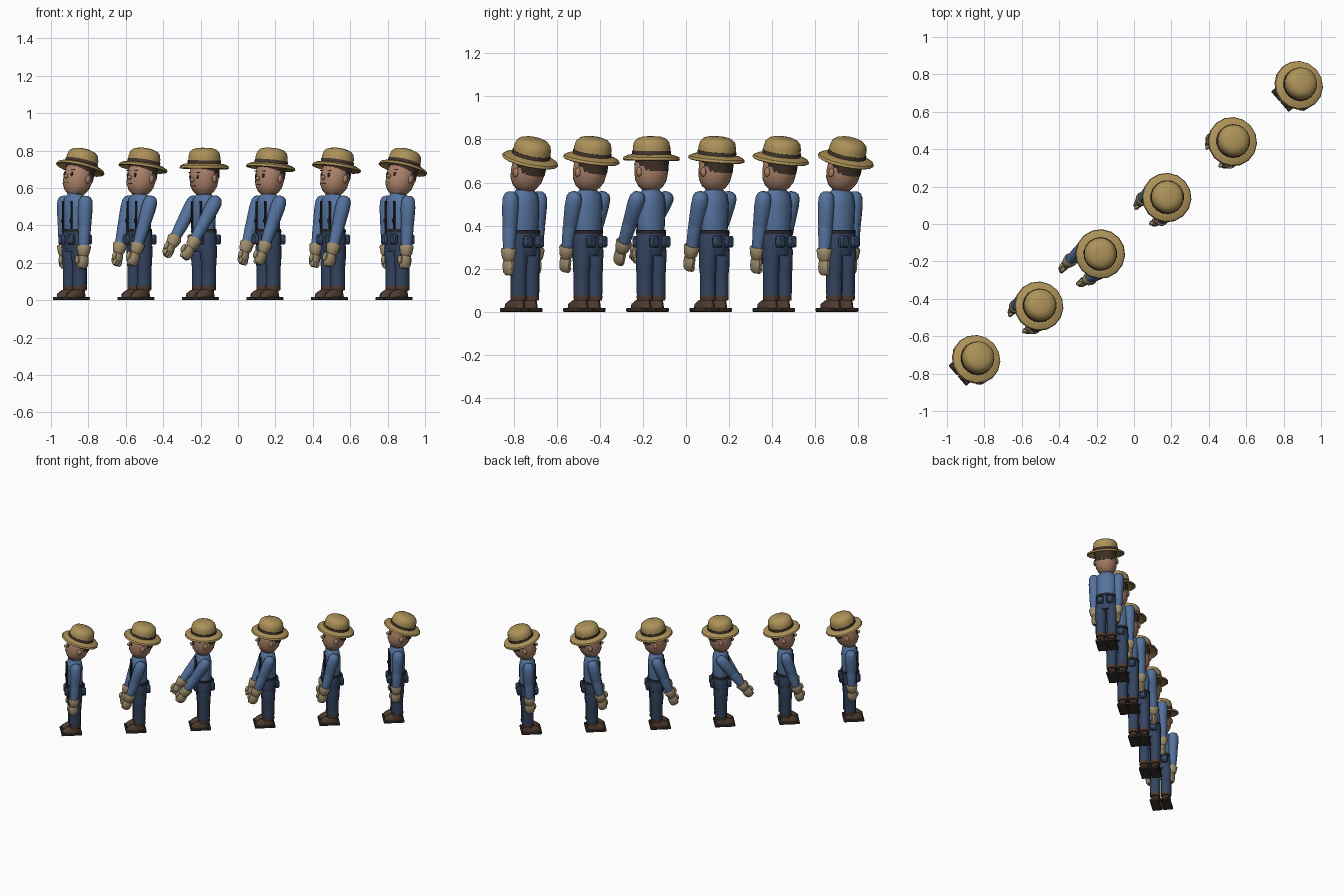
import bpy, bmesh, math
from mathutils import Matrix, Vector

if "Cube" in bpy.data.objects:
    bpy.data.objects.remove(bpy.data.objects["Cube"])

COLORS = {
    "straw": (.42, .29, .10), "band": (.06, .04, .03), "skin": (.40, .22, .14),
    "hair": (.05, .03, .02), "shirt": (.09, .17, .34), "pants": (.035, .06, .12),
    "glove": (.36, .28, .16), "shoe": (.08, .045, .03), "sole": (.04, .03, .025),
    "dark": (.02, .02, .025),
}
MATS = {}
for key, c in COLORS.items():
    MATS[key] = bpy.data.materials.new(key)
    MATS[key].diffuse_color = (*c, 1)

PARTS = []  # (name, mesh, group)


def finish(bm, name, mat, group):
    bmesh.ops.recalc_face_normals(bm, faces=bm.faces)
    me = bpy.data.meshes.new(name)
    bm.to_mesh(me)
    bm.free()
    me.materials.append(MATS[mat])
    me.shade_smooth()
    me.set_sharp_from_angle(angle=math.radians(40))
    PARTS.append((name, me, group))


def loft(name, mat, group, rows, n=14, x=0):
    """Stack of ellipses: rows of (z, rx, ry, y offset)."""
    bm = bmesh.new()
    rings = []
    for row in rows:
        z, rx, ry = row[:3]
        y = row[3] if len(row) > 3 else 0
        rings.append([bm.verts.new((x + rx * math.cos(2 * math.pi * i / n),
                                    y + ry * math.sin(2 * math.pi * i / n), z)) for i in range(n)])
    for a, b in zip(rings, rings[1:]):
        for i in range(n):
            bm.faces.new((a[i], a[(i + 1) % n], b[(i + 1) % n], b[i]))
    bm.faces.new(rings[0])
    bm.faces.new(rings[-1])
    finish(bm, name, mat, group)


def box(name, mat, group, at, size, bevel=.004, rot=(0, 'X')):
    bm = bmesh.new()
    bmesh.ops.create_cube(bm, size=1)
    bmesh.ops.scale(bm, vec=size, verts=bm.verts)
    if bevel:
        bmesh.ops.bevel(bm, geom=bm.edges[:], offset=bevel, segments=1, affect='EDGES')
    bmesh.ops.transform(bm, matrix=Matrix.Translation(at) @ Matrix.Rotation(math.radians(rot[0]), 4, rot[1]),
                        verts=bm.verts)
    finish(bm, name, mat, group)


def ball(name, mat, group, at, size):
    bm = bmesh.new()
    bmesh.ops.create_uvsphere(bm, u_segments=10, v_segments=7, radius=1)
    bmesh.ops.scale(bm, vec=size, verts=bm.verts)
    bmesh.ops.translate(bm, vec=at, verts=bm.verts)
    finish(bm, name, mat, group)


# Body and hips
loft("torso", "shirt", "body", [(.36, .066, .054), (.40, .070, .056), (.50, .075, .058),
                                (.545, .068, .05), (.565, .045, .038)])
loft("collar", "shirt", "body", [(.55, .044, .042), (.575, .040, .039), (.575, .03, .03)])
loft("neck", "skin", "body", [(.54, .034, .034), (.60, .032, .032)], 12)
loft("hips", "pants", "body", [(.26, .072, .05), (.30, .078, .06), (.35, .077, .06), (.375, .073, .059)])
loft("belt", "dark", "body", [(.362, .077, .063), (.38, .076, .062)])
for s in (-1, 1):
    loft("leg", "pants", "body", [(.06, .034, .038), (.09, .037, .041), (.18, .037, .041),
                                  (.19, .039, .044), (.29, .038, .050)], 12, s * .039)
    box("hip_pouch", "pants", "body", (s * .035, .062, .325), (.05, .03, .055), .009)
    box("front_pocket", "pants", "body", (s * .036, -.058, .325), (.046, .03, .055), .009)
    box("suspender", "dark", "body", (s * .035, -.054, .455), (.012, .009, .15), .002)
    box("suspender_clip", "dark", "body", (s * .035, -.058, .425), (.018, .01, .018), .002)
    # Shoes
    box("sole", "sole", "body", (s * .037, -.025, .009), (.07, .144, .018), .004)
    loft("shoe", "shoe", "body", [(.016, .031, .065, -.026), (.036, .031, .060, -.026),
                                  (.052, .027, .045, -.014), (.058, .030, .038, 0)], 12, s * .038)
    loft("shoe_cuff", "shoe", "body", [(.052, .034, .040), (.062, .037, .042),
                                       (.075, .037, .042), (.078, .033, .037)], 12, s * .038)

# Head (origin at neck pivot, z = 0.58)
loft("head", "skin", "head", [(-.018, .034, .034, -.004), (0, .056, .056, -.003), (.03, .072, .074, -.002),
                              (.07, .078, .080), (.11, .077, .079), (.15, .065, .066)], 18)
loft("hair", "hair", "head", [(.075, .072, .074, .011), (.10, .077, .077, .006), (.14, .079, .079, .003)], 16)
ball("nose", "skin", "head", (0, -.083, .062), (.011, .014, .012))
box("mouth", "dark", "head", (0, -.0735, .03), (.03, .006, .004), 0)
for s in (-1, 1):
    ball("eye", "dark", "head", (s * .029, -.072, .078), (.008, .006, .012))
    box("eyebrow", "hair", "head", (s * .03, -.073, .102), (.022, .006, .005), 0)
    ball("ear", "skin", "head", (s * .079, .005, .07), (.010, .016, .022))

# Hat: drooping brim, rounded crown, band
loft("hat_brim", "straw", "head", [(.138, .080, .080), (.134, .105, .105), (.122, .126, .126), (.126, .133, .133),
                                   (.138, .129, .129), (.148, .108, .108), (.152, .084, .084)], 16)
loft("hat_crown", "straw", "head", [(.145, .087, .087), (.185, .087, .087), (.210, .081, .081),
                                    (.225, .066, .066), (.233, .042, .042), (.235, .015, .015)], 18)
loft("hat_band", "band", "head", [(.148, .090, .090), (.167, .090, .090)], 18)

# Arms (origin at the shoulder, hanging down)
for s, side in ((-1, "right"), (1, "left")):
    loft("sleeve", "shirt", side, [(.038, .014, .014), (.030, .028, .028), (.01, .037, .038), (-.03, .039, .040),
                                   (-.115, .035, .036), (-.125, .033, .034), (-.135, .035, .035),
                                   (-.24, .027, .028)], 12)
    loft("glove_cuff", "glove", side, [(-.226, .034, .036), (-.234, .038, .040), (-.27, .031, .033),
                                       (-.285, .022, .025)], 12)
    loft("glove_hand", "glove", side, [(-.275, .019, .026), (-.295, .023, .033), (-.315, .023, .034),
                                       (-.338, .019, .030), (-.35, .010, .018)], 10)
    ball("thumb", "glove", side, (-s * .012, -.034, -.305), (.011, .012, .024))
    for k in range(3):
        ball("finger", "glove", side, (-s * .010, -.020 + .018 * k, -.335), (.014, .010, .018))

# Poses along the row: head tilt back, right arm swing, left arm swing, left arm inward
POSES = [(17, 2, 3, 0), (11, 17, 17, 5), (1, 36, 31, 7), (7, 21, 20, 5), (11, 12, 14, 4), (17, 2, 3, 0)]


def rot(deg, axis):
    return Matrix.Rotation(math.radians(deg), 4, axis)


for i, (tilt, swing_r, swing_l, inward) in enumerate(POSES):
    base = Matrix.Translation((-.872 + .345 * i, -.748 + .293 * i, 0)) @ rot(-49, 'Z')
    frames = {
        "body": base,
        "head": base @ Matrix.Translation((0, 0, .58)) @ rot(-tilt, 'X'),
        "right": base @ Matrix.Translation((-.087, 0, .52)) @ rot(-2, 'Y') @ rot(-swing_r, 'X'),
        "left": base @ Matrix.Translation((.087, 0, .52)) @ rot(inward, 'Y') @ rot(-swing_l, 'X'),
    }
    for name, me, group in PARTS:
        ob = bpy.data.objects.new(f"figure_{i + 1}_{name}", me)
        bpy.context.collection.objects.link(ob)
        ob.matrix_world = frames[group]

for m in bpy.data.materials:
    if m.users and not m.is_grease_pencil:
        m.use_nodes = True
        m.node_tree.nodes["Principled BSDF"].inputs["Base Color"].default_value = m.diffuse_color
